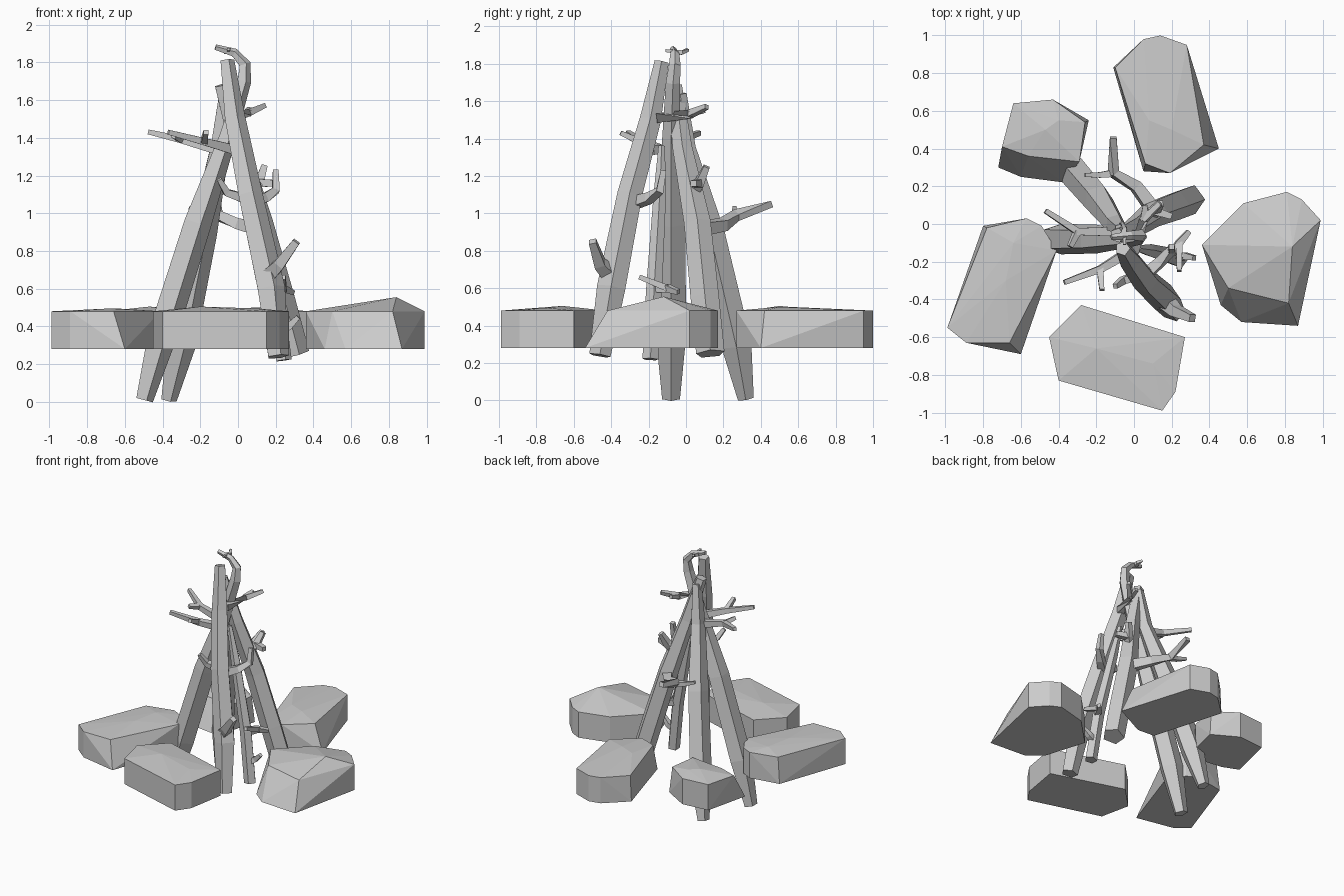
import bpy
import bmesh
import math
from mathutils import Vector

default_cube = bpy.data.objects.get("Cube")
if default_cube:
    bpy.data.objects.remove(default_cube, do_unlink=True)

# One plain grey for wood and stone
grey = bpy.data.materials.new("plain grey")
grey.use_nodes = True
colour = (.6, .6, .6, 1)
grey.diffuse_color = colour
grey.node_tree.nodes["Principled BSDF"].inputs["Base Color"].default_value = colour


def finish(bm, name):
    """Turn a bmesh into a flat shaded object."""
    bmesh.ops.recalc_face_normals(bm, faces=bm.faces[:])
    mesh = bpy.data.meshes.new(name)
    bm.to_mesh(mesh)
    bm.free()
    mesh.materials.append(grey)
    obj = bpy.data.objects.new(name, mesh)
    bpy.context.scene.collection.objects.link(obj)
    return obj


ROCK_BASE, ROCK_RIM = .28, .48


def rock(name, outline, bevelled, peaks):
    """Flat-bottomed stone: a faceted hull of base, rim and raised peaks.

    bevelled maps an outline corner to where its rim corner is pulled in."""
    bm = bmesh.new()
    for index, corner in enumerate(outline):
        rim = bevelled.get(index, corner)
        bm.verts.new((*corner, ROCK_BASE))
        bm.verts.new((*rim, ROCK_RIM))
    for peak in peaks:
        bm.verts.new(peak)
    hull = bmesh.ops.convex_hull(bm, input=bm.verts[:])
    loose = [v for v in hull["geom_interior"] if isinstance(v, bmesh.types.BMVert)]
    bmesh.ops.delete(bm, geom=loose, context="VERTS")
    bmesh.ops.dissolve_limit(bm, angle_limit=math.radians(1),
                             verts=bm.verts[:], edges=bm.edges[:])
    return finish(bm, name)


def tube(bm, points, radii, sides):
    """Skin a faceted, capped tube along a bent path."""
    path = [Vector(p) for p in points]
    rings = []
    for i, (centre, radius) in enumerate(zip(path, radii)):
        along = (path[min(i + 1, len(path) - 1)] - path[max(i - 1, 0)]).normalized()
        guide = Vector((0, 1, 0)) if abs(along.y) < .9 else Vector((1, 0, 0))
        across = along.cross(guide).normalized()
        up = along.cross(across)
        ring = []
        for k in range(sides):
            angle = math.tau * (k + .5) / sides
            offset = across * math.cos(angle) + up * math.sin(angle)
            ring.append(bm.verts.new(centre + offset * radius))
        rings.append(ring)
    for low, high in zip(rings, rings[1:]):
        for k in range(sides):
            n = (k + 1) % sides
            bm.faces.new((low[k], low[n], high[n], high[k]))
    bm.faces.new(rings[0])
    bm.faces.new(rings[-1])


def log(name, *stations):
    """Log made of (x, y, z, radius) stations from foot to top."""
    bm = bmesh.new()
    tube(bm, [s[:3] for s in stations], [s[3] for s in stations], sides=5)
    return finish(bm, name)


def branch(name, *points, fork=None, thick=.036):
    """Tapering branch; the fork is a side twig leaving the second point."""
    bm = bmesh.new()
    last = len(points) - 1
    radii = [thick * (1 - .5 * i / last) for i in range(last + 1)]
    tube(bm, points, radii, sides=4)
    if fork:
        tube(bm, [points[1], fork], [thick * .7, thick * .5], sides=4)
    return finish(bm, name)


# Ring of stones
rock("back_rock",
     [(-.11, .83), (.05, .98), (.14, 1), (.28, .95), (.45, .4), (.19, .27), (.05, .28)],
     {4: (.37, .42), 6: (.06, .32), 0: (-.1, .83)},
     [(.08, .55, .5), (.2, .5, .5)])
rock("back_right_rock",
     [(-.64, .64), (-.43, .66), (-.24, .55), (-.29, .33), (-.37, .22), (-.6, .25), (-.72, .3)],
     {2: (-.26, .54), 4: (-.4, .35), 5: (-.56, .36), 6: (-.7, .41)},
     [(-.47, .5, .505), (-.4, .55, .5)])
rock("right_rock",
     [(-.8, -.01), (-.57, .03), (-.49, -.01), (-.41, -.14), (-.6, -.69), (-.89, -.63), (-.99, -.55)],
     {4: (-.66, -.63), 0: (-.78, -.02)},
     [(-.64, -.1, .495), (-.68, -.3, .495)])
rock("front_rock",
     [(-.28, -.43), (.27, -.6), (.22, -.89), (.15, -.99), (-.4, -.83), (-.45, -.6)],
     {},
     [(-.2, -.66, .505), (.1, -.74, .495)])
rock("left_rock",
     [(.36, -.11), (.58, .11), (.81, .17), (.89, .13), (.99, .02), (.87, -.54), (.57, -.52), (.46, -.43)],
     {5: (.82, -.42), 6: (.67, -.38), 7: (.5, -.34)},
     [(.84, -.12, .555)])

# Leaning logs
log("right_log",
    (-.5, -.08, .01, .05), (-.41, -.08, .35, .085), (-.22, -.08, .95, .08),
    (-.06, -.08, 1.4, .05), (.03, -.07, 1.7, .04), (.035, -.06, 1.79, .033),
    (-.02, -.06, 1.85, .025), (-.12, -.07, 1.88, .016))
log("back_log",
    (-.37, .32, .01, .045), (-.31, .27, .3, .085), (-.19, .13, .9, .08),
    (-.1, 0, 1.35, .055), (-.07, -.03, 1.64, .035))
log("front_log",
    (.21, -.46, .24, .06), (.17, -.4, .6, .08), (.06, -.3, 1.1, .07),
    (-.02, -.19, 1.5, .06), (-.06, -.13, 1.81, .04))
log("left_log",
    (.3, .13, .25, .08), (.22, .1, .55, .08), (.11, .06, .95, .075),
    (0, -.02, 1.35, .055), (-.09, -.06, 1.68, .04))
log("thin_log",
    (.24, -.19, .22, .045), (.19, -.17, .6, .045), (.08, -.14, 1.1, .035),
    (.02, -.13, 1.36, .018))

# Branches on the logs
branch("top_twig", (-.06, -.06, 1.86), (-.05, -.02, 1.86), (-.07, .01, 1.875),
       fork=(-.05, -.11, 1.87), thick=.022)
branch("upper_branch", (0, -.15, 1.51), (.05, .02, 1.53), (.14, .11, 1.57),
       fork=(.06, .1, 1.55))
branch("upper_front_branch", (-.03, -.15, 1.34), (-.18, -.24, 1.38), (-.37, -.31, 1.43),
       fork=(-.17, -.35, 1.43))
branch("upper_right_branch", (-.09, -.04, 1.33), (-.3, -.04, 1.39), (-.47, .07, 1.43),
       fork=(-.34, -.12, 1.41))
branch("middle_front_branch", (.06, -.27, 1.06), (.14, -.2, 1.08), (.2, -.14, 1.12),
       (.2, -.12, 1.23), thick=.042)
branch("front_stub", (.03, -.27, 1.08), (-.06, -.3, 1.11), (-.1, -.33, 1.18))
branch("middle_left_branch", (.05, .02, 1.1), (.11, .07, 1.16), (.14, .11, 1.25),
       fork=(.2, .04, 1.16), thick=.045)
branch("long_back_branch", (.1, .08, .92), (.01, .2, .94), (-.11, .27, .99),
       (-.11, .46, 1.05), thick=.05)
branch("back_branch_twig", (-.1, .27, .98), (-.18, .26, 1), (-.26, .26, 1.03), thick=.028)
branch("lower_front_branch", (.16, -.4, .67), (.22, -.46, .73), (.31, -.5, .85),
       thick=.055)
branch("thin_log_branch", (.2, -.17, .6), (.24, -.1, .6), (.29, -.04, .58),
       fork=(.24, -.25, .66))
branch("thin_log_stub", (.22, -.18, .38), (.27, -.17, .4), (.32, -.18, .45))
